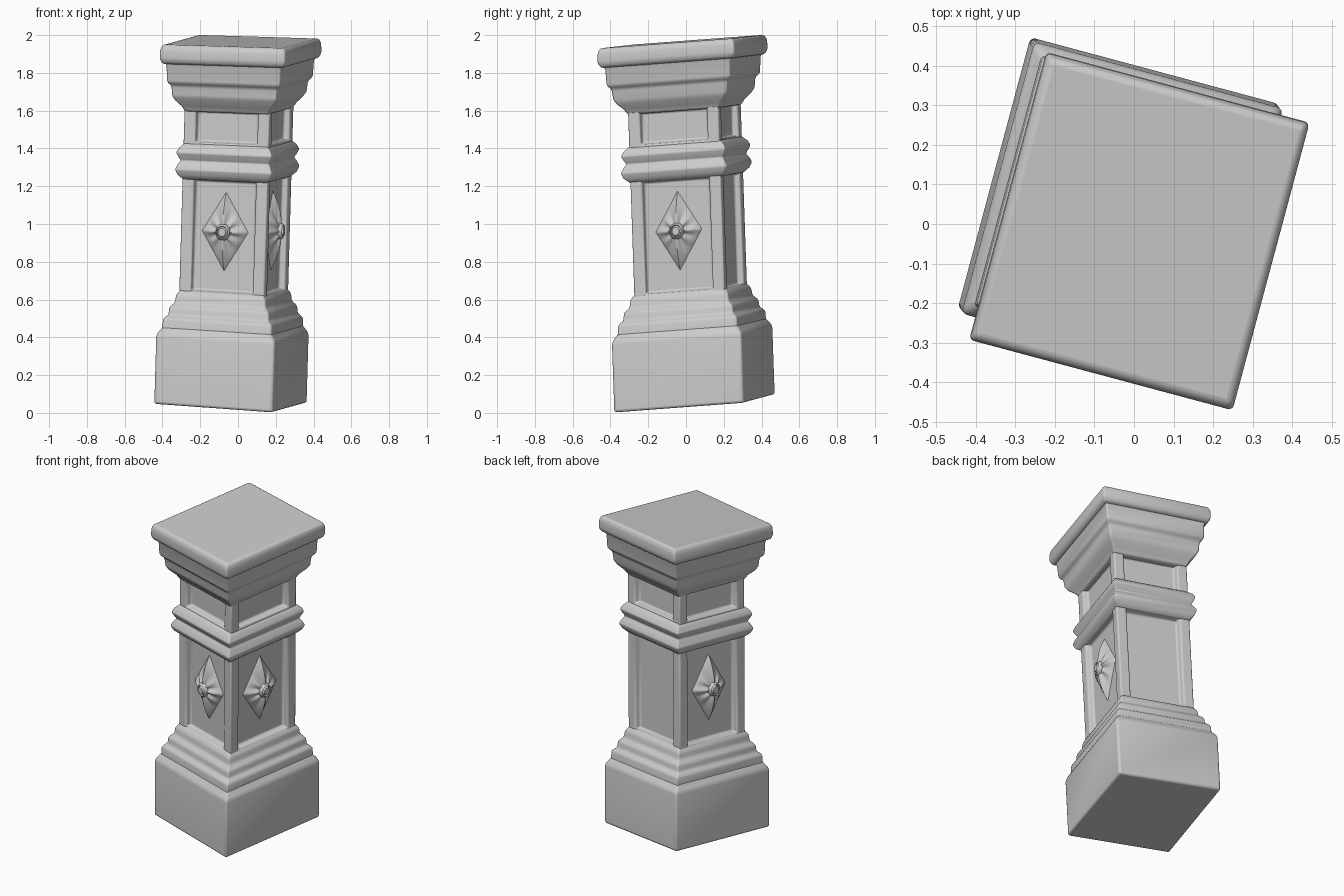
import bpy, bmesh, math
from mathutils import Vector, Matrix

if "Cube" in bpy.data.objects:
    bpy.data.objects.remove(bpy.data.objects["Cube"])

stone = bpy.data.materials.new("pale_grey_stone")
stone.use_nodes = True
GREY = (0.6, 0.6, 0.6, 1)
stone.diffuse_color = GREY
stone.node_tree.nodes["Principled BSDF"].inputs["Base Color"].default_value = GREY

YAW = Matrix.Rotation(math.radians(-15), 3, 'Z')
WIDE, DEEP = 0.81, 0.885      # half width and half depth per unit of profile


def lean(p):
    """Turn the upright pillar, tip it and let it lean slightly."""
    t = (p.z - 0.05) / 1.9
    q = YAW @ Vector((p.x, p.y, 0))
    tilt = (-0.07 + 0.04 * t) * p.x + 0.072 * p.y
    return Vector((q.x - 0.04 + 0.055 * t, q.y + 0.045 - 0.065 * t, p.z + tilt))


def finish(name, bm, bevel=0.0, angle=50):
    bmesh.ops.recalc_face_normals(bm, faces=bm.faces)
    for v in bm.verts:
        v.co = lean(v.co)
    mesh = bpy.data.meshes.new(name)
    bm.to_mesh(mesh)
    bm.free()
    mesh.materials.append(stone)
    ob = bpy.data.objects.new(name, mesh)
    bpy.context.collection.objects.link(ob)
    if bevel:
        mod = ob.modifiers.new("soft_edges", 'BEVEL')
        mod.width, mod.segments = bevel, 3
        mod.limit_method, mod.angle_limit = 'ANGLE', math.radians(25)
    bpy.ops.object.select_all(action='DESELECT')
    ob.select_set(True)
    bpy.context.view_layer.objects.active = ob
    bpy.ops.object.shade_smooth_by_angle(angle=math.radians(angle))
    return ob


def moulding(name, profile, bevel):
    """Rectangular stack lofted through (height, half size) points."""
    bm = bmesh.new()
    rings = []
    for z, h in profile:
        w, d = h * WIDE, h * DEEP
        rings.append([bm.verts.new((sx * w, sy * d, z))
                      for sx, sy in ((-1, -1), (1, -1), (1, 1), (-1, 1))])
    for a, b in zip(rings, rings[1:]):
        for i in range(4):
            j = (i + 1) % 4
            bm.faces.new((a[i], a[j], b[j], b[i]))
    bm.faces.new(rings[0])
    bm.faces.new(rings[-1])
    return finish(name, bm, bevel)


SHAFT_W, SHAFT_D, RECESS = 0.234, 0.248, 0.036


def panelled_block(name, low, high):
    """Shaft block with a sunk panel on each side."""
    bm = bmesh.new()
    bmesh.ops.create_cube(bm, size=2)
    for v in bm.verts:
        v.co = Vector((v.co.x * SHAFT_W, v.co.y * SHAFT_D, low if v.co.z < 0 else high))
    bm.normal_update()
    sides = [f for f in bm.faces if abs(f.normal.z) < 0.5]
    bmesh.ops.inset_individual(bm, faces=sides, thickness=0.088, depth=0)
    bmesh.ops.inset_individual(bm, faces=sides, thickness=0.012, depth=-RECESS)
    return finish(name, bm, 0.009)


def grid_relief(bm, place, point, rings, steps):
    """Polar sheet whose points come from a radius and angle rule."""
    tip = bm.verts.new(place(*point(0, 0)))
    last = None
    for r in range(1, rings + 1):
        ring = [bm.verts.new(place(*point(r / rings, math.tau * i / steps)))
                for i in range(steps)]
        for i in range(steps):
            j = (i + 1) % steps
            if last:
                bm.faces.new((last[i], ring[i], ring[j], last[j]))
            else:
                bm.faces.new((tip, ring[i], ring[j]))
        last = ring


def rosette(name, turn, face):
    """Diamond leaf ornament with a ringed boss."""
    rot = Matrix.Rotation(turn, 3, 'Z')

    def place(a, b, out):
        return rot @ Vector((a, -(face - RECESS - 0.002 + out), 0.975 + b))

    def leaf(r, t):
        c, s = abs(math.cos(t)), abs(math.sin(t))
        reach = r / (c / 0.128 + s / 0.212)
        crease = 0.5 + 0.5 * math.cos(8 * t)
        groove = 0.014 * (1 - crease) * math.sin(math.pi * min(1, r * 1.05))
        out = 0.058 * (1 - r ** 2.2) - max(0, groove)
        return reach * math.cos(t), reach * math.sin(t), max(out, 0 if r == 1 else 0.004)

    def boss(r, t):
        size = 0.04 * r
        out = 0.046 + 0.026 * math.sqrt(max(0, 1 - r ** 4))
        if 0.5 < r < 0.75:
            out -= 0.012
        return size * math.cos(t), size * 1.1 * math.sin(t), out

    bm = bmesh.new()
    grid_relief(bm, place, leaf, 12, 64)
    grid_relief(bm, place, boss, 12, 32)
    return finish(name, bm, 0, 60)


# Plinth and stepped foot
moulding("plinth", [(0.05, 0.402), (0.42, 0.402), (0.465, 0.365)], 0.014)
moulding("foot_steps", [(0.44, 0.372), (0.505, 0.368), (0.525, 0.34), (0.565, 0.337),
                        (0.59, 0.308), (0.63, 0.303), (0.655, 0.282)], 0.01)

# Shaft
panelled_block("lower_shaft", 0.59, 1.31)
panelled_block("upper_shaft", 1.378, 1.675)

# Double collar
moulding("collar", [(1.245, 0.284), (1.27, 0.314), (1.298, 0.328), (1.325, 0.314),
                    (1.345, 0.298), (1.362, 0.31), (1.388, 0.324), (1.412, 0.31),
                    (1.435, 0.284)], 0.006)

# Capital and top slab
moulding("capital", [(1.605, 0.284), (1.635, 0.304), (1.665, 0.337), (1.69, 0.354),
                     (1.745, 0.36), (1.765, 0.384), (1.85, 0.388), (1.875, 0.4)], 0.01)
moulding("top_slab", [(1.862, 0.408), (1.885, 0.426), (1.945, 0.424), (1.966, 0.41)], 0.02)

# Ornaments on three sides, the back stays plain
rosette("front_ornament", 0, SHAFT_D)
rosette("left_ornament", math.pi / 2, SHAFT_W)
rosette("right_ornament", -math.pi / 2, SHAFT_W)
